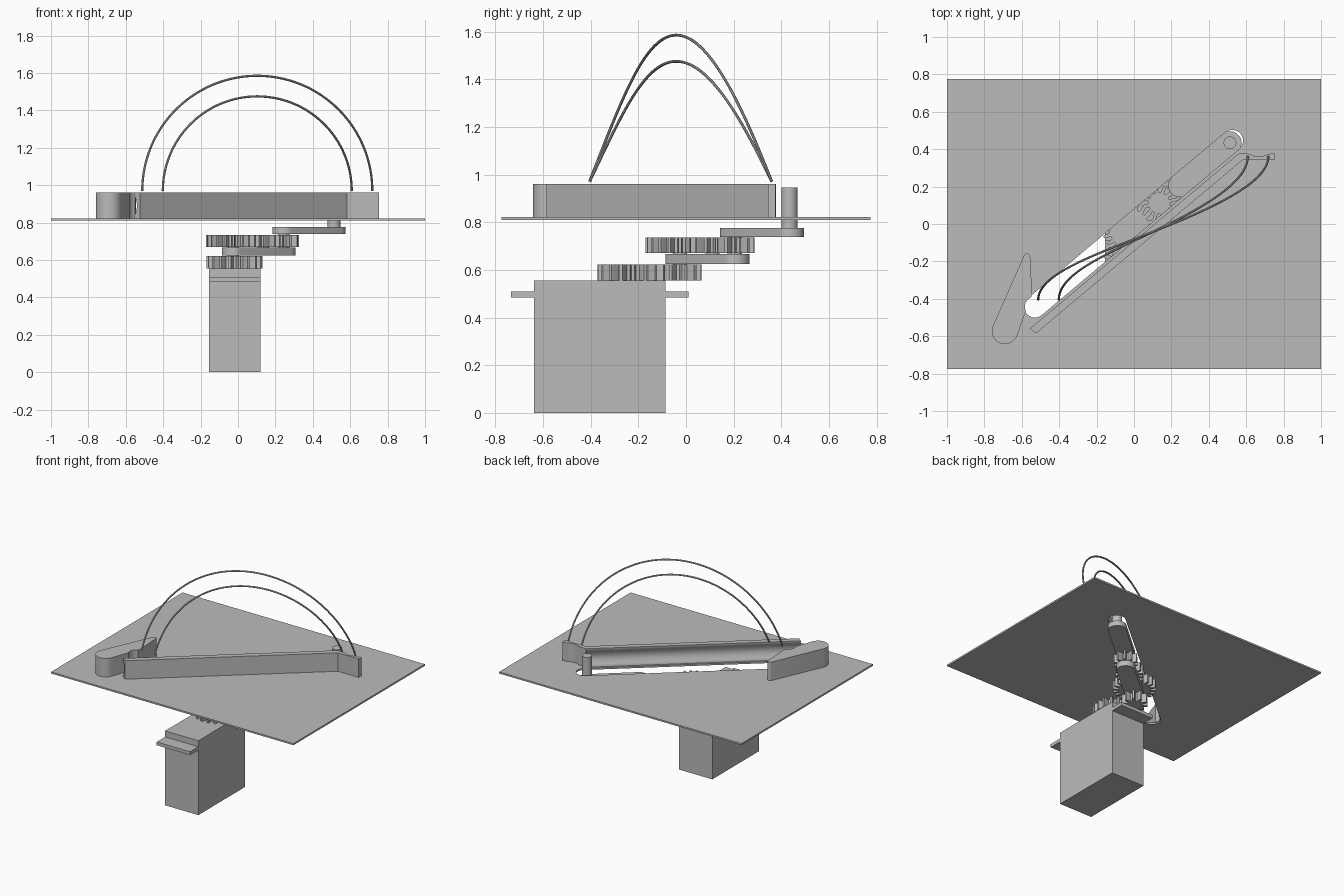
import bpy, bmesh
from math import sin, cos, pi, atan2, radians
from mathutils import Vector

cube = bpy.data.objects.get("Cube")
if cube:
    bpy.data.objects.remove(cube, do_unlink=True)

grey = bpy.data.materials.new("plain_grey")
grey.use_nodes = True
grey.diffuse_color = (0.5, 0.5, 0.5, 1)
grey.node_tree.nodes["Principled BSDF"].inputs["Base Color"].default_value = (0.5, 0.5, 0.5, 1)


def finish(name, bm):
    bmesh.ops.recalc_face_normals(bm, faces=bm.faces)
    mesh = bpy.data.meshes.new(name)
    bm.to_mesh(mesh)
    bm.free()
    mesh.materials.append(grey)
    for p in mesh.polygons:
        p.use_smooth = True
    mesh.set_sharp_from_angle(angle=radians(30))
    obj = bpy.data.objects.new(name, mesh)
    bpy.context.collection.objects.link(obj)
    return obj


def prism(name, loops, z0, z1):
    """Upright solid from an outline, with further loops as holes."""
    bm = bmesh.new()
    for loop in loops:
        vs = [bm.verts.new((x, y, z0)) for x, y in loop]
        for a, b in zip(vs, vs[1:] + vs[:1]):
            bm.edges.new((a, b))
    bmesh.ops.triangle_fill(bm, edges=bm.edges[:], use_beauty=True, normal=(0, 0, 1))
    new = bmesh.ops.extrude_face_region(bm, geom=bm.faces[:])["geom"]
    bmesh.ops.translate(bm, vec=(0, 0, z1 - z0),
                        verts=[v for v in new if isinstance(v, bmesh.types.BMVert)])
    return finish(name, bm)


def arc(c, r, a0, a1, n=16):
    return [(c[0] + r * cos(a0 + (a1 - a0) * i / n),
             c[1] + r * sin(a0 + (a1 - a0) * i / n)) for i in range(n + 1)]


def circle(c, r, n=32):
    return arc(c, r, 0, 2 * pi, n)[:-1]


def capsule(a, b, r):
    t = atan2(b[1] - a[1], b[0] - a[0])
    return arc(b, r, t - pi / 2, t + pi / 2) + arc(a, r, t + pi / 2, t + 3 * pi / 2)


def rect(x0, x1, y0, y1):
    return [(x0, y0), (x1, y0), (x1, y1), (x0, y1)]


def gear(name, c, tip, teeth, z0, z1, phase=0.0):
    pts = []
    step = 2 * pi / teeth
    for i in range(teeth):
        # root, flank and tip corners of one tooth
        for f, d in ((-.32, .038), (-.22, .016), (-.12, 0), (.12, 0), (.22, .016), (.32, .038)):
            a = (i + f + phase) * step
            pts.append((c[0] + (tip - d) * cos(a), c[1] + (tip - d) * sin(a)))
    return prism(name, [pts], z0, z1)


# Pivots of the straight-line linkage
hub = Vector((-0.025, -0.025))
elbow = Vector((0.245, 0.205))
pin = Vector((0.513, 0.434))
along = (elbow - hub).normalized()
idler = hub + along * 0.21
motor = (-0.018, -0.222)

# Base plate with slot
prism("base_plate", [rect(-1, 1, -0.775, 0.775),
                     capsule((-0.53, -0.442), (0.525, 0.445), 0.058)], 0.81, 0.822)

# Servo
prism("servo_body", [rect(-0.156, 0.119, -0.637, -0.087)], 0, 0.555)
prism("servo_front_flange", [rect(-0.156, 0.119, -0.735, -0.637)], 0.485, 0.51)
prism("servo_back_flange", [rect(-0.156, 0.119, -0.087, 0.01)], 0.485, 0.51)

# Gear train
gear("motor_gear", motor, 0.15, 18, 0.555, 0.622)
gear("driven_gear", hub, 0.09, 10, 0.555, 0.622, 0.25)
gear("sun_gear", hub, 0.145, 20, 0.67, 0.735)
gear("idler_gear", idler, 0.095, 12, 0.67, 0.735, 0.4)
gear("planet_gear", elbow, 0.082, 10, 0.67, 0.735, 0.25)

# Arms and shafts
prism("lower_arm", [capsule(hub, elbow, 0.062)], 0.625, 0.667)
prism("upper_arm", [capsule(elbow, pin, 0.062)], 0.738, 0.776)
prism("hub_shaft", [circle(hub, 0.03)], 0.56, 0.735)
prism("idler_shaft", [circle(idler, 0.03)], 0.63, 0.735)
prism("elbow_shaft", [circle(elbow, 0.03)], 0.63, 0.776)
prism("push_pin", [circle(pin, 0.034)], 0.74, 0.945)

# Stop block: rounded foot, narrow tip, hollowed beside the slot
block = arc((-0.572, -0.174), 0.017, 0, radians(157), 8)
block += arc((-0.69, -0.572), 0.07, radians(157), radians(340), 20)
block += [(-0.578, -0.465)] + arc((-0.53, -0.442), 0.054, radians(190), radians(112), 6)
block += [(-0.545, -0.375)]
prism("stop_block", [block], 0.82, 0.96)

# Guide wall with a rounded groove on the slot side
inner = (Vector((-0.556, -0.559)), Vector((0.56, 0.377)))
outer = (Vector((-0.524, -0.585)), Vector((0.584, 0.345)))
profile = [(1, 0.82), (1, 0.96), (0, 0.96)]
profile += [(0.5 * sin(pi * i / 12), 0.95 - 0.12 * i / 12) for i in range(13)]
profile += [(0, 0.82)]
bm = bmesh.new()
rings = []
for a, b in zip(inner, outer):
    rings.append([bm.verts.new((*a.lerp(b, s), z)) for s, z in profile])
    bm.faces.new(rings[-1])
for i in range(len(profile)):
    j = (i + 1) % len(profile)
    bm.faces.new((rings[0][i], rings[0][j], rings[1][j], rings[1][i]))
finish("guide_wall", bm)

# Wall end, bent sideways, with a shallow notch between the wires
notch = arc((0.668, 0.445), 0.085, radians(-55), radians(-125), 10)
prism("wall_end", [[(0.584, 0.345), (0.755, 0.345), (0.755, 0.376)] + notch + [(0.56, 0.377)]],
      0.82, 0.96)


# Arched return wires, twisting from one end of the slot to the other
def wire(name, radius, r=0.006, n=64, sides=8):
    path = []
    for i in range(n + 1):
        t = pi * i / n
        path.append(Vector((0.103 - radius * cos(t),
                            -0.405 + 0.765 * i / n - 0.018 * sin(t) ** 2,
                            0.97 + radius * sin(t))))
    bm = bmesh.new()
    rings = []
    for i, p in enumerate(path):
        d = (path[min(i + 1, n)] - path[max(i - 1, 0)]).normalized()
        u = d.cross(Vector((0, 1, 0))).normalized()
        v = d.cross(u)
        rings.append([bm.verts.new(p + r * (u * cos(2 * pi * k / sides) + v * sin(2 * pi * k / sides)))
                      for k in range(sides)])
    for a, b in zip(rings, rings[1:]):
        for k in range(sides):
            m = (k + 1) % sides
            bm.faces.new((a[k], a[m], b[m], b[k]))
    bm.faces.new(rings[0])
    bm.faces.new(rings[-1])
    finish(name, bm)


wire("outer_wire", 0.615)
wire("inner_wire", 0.505)
